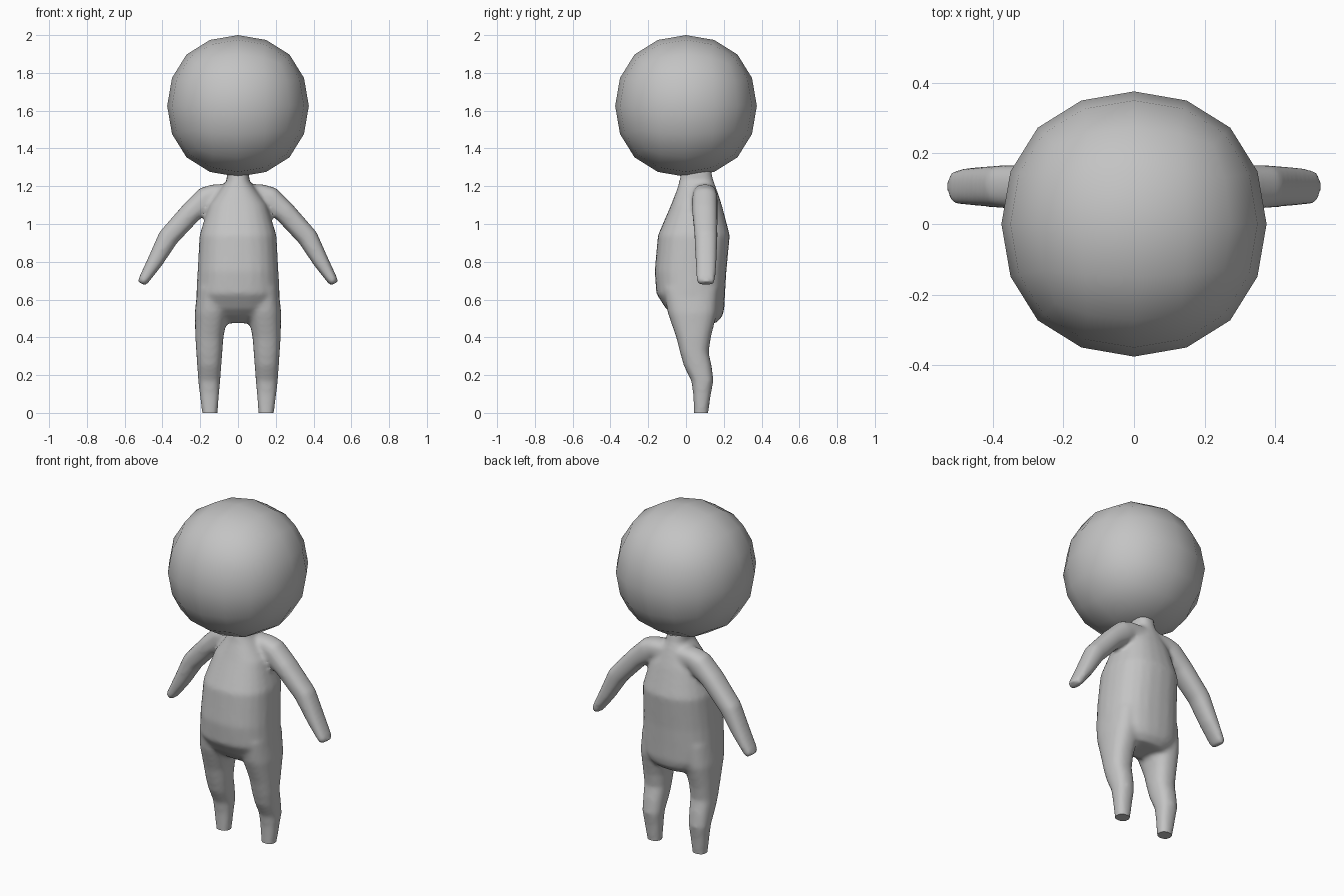
import bpy, bmesh, math
from mathutils import Vector

if "Cube" in bpy.data.objects:
    bpy.data.objects.remove(bpy.data.objects["Cube"])

grey = bpy.data.materials.new("plain grey")
grey.diffuse_color = (0.55, 0.55, 0.55, 1)
grey.use_nodes = True
grey.node_tree.nodes["Principled BSDF"].inputs["Base Color"].default_value = grey.diffuse_color


def loft(bm, rings, n=24, power=2.4):
    """Closed tube through rounded sections given as (centre, half axis u, half axis v)."""
    loops = []
    for c, u, v in rings:
        loop = []
        for i in range(n):
            a = 2 * math.pi * i / n
            ca, sa = math.cos(a), math.sin(a)
            cu = math.copysign(abs(ca) ** (2 / power), ca)
            sv = math.copysign(abs(sa) ** (2 / power), sa)
            loop.append(bm.verts.new(Vector(c) + Vector(u) * cu + Vector(v) * sv))
        loops.append(loop)
    for a, b in zip(loops, loops[1:]):
        for i in range(n):
            j = (i + 1) % n
            bm.faces.new((a[i], a[j], b[j], b[i]))
    bm.faces.new(loops[0])
    bm.faces.new(loops[-1])


def level(z, x0, x1, y0, y1, side=1):
    """Horizontal section from its extents."""
    return ((side * (x0 + x1) / 2, (y0 + y1) / 2, z),
            ((x1 - x0) / 2, 0, 0), (0, (y1 - y0) / 2, 0))


# torso and neck: z, half width, front y, back y
TORSO = [(1.30, .06, -.02, .13), (1.23, .06, -.035, .145), (1.19, .09, -.045, .16),
         (1.10, .155, -.08, .19), (.94, .204, -.149, .232), (.75, .214, -.166, .214),
         (.63, .221, -.157, .207), (.55, .205, -.105, .203), (.51, .17, -.06, .192),
         (.475, .12, .0, .16)]
# leg: z, inner x, outer x, front y, back y
LEG = [(.66, .06, .215, -.12, .17), (.53, .052, .229, -.097, .165),
       (.40, .077, .226, -.052, .132), (.32, .083, .221, -.032, .12),
       (.25, .088, .216, -.012, .136), (.17, .094, .211, .028, .146),
       (.10, .10, .203, .038, .132), (0, .108, .19, .042, .118), (-.04, .11, .187, .044, .115)]
# arm: x, z, section angle, half thickness, centre y, half depth
ARM = [(0, 1.155, 90, .06, .10, .06), (.13, 1.15, 85, .06, .10, .064),
       (.17, 1.13, 62, .068, .10, .067), (.247, 1.063, 42, .058, .10, .067),
       (.37, .9275, 33, .055, .106, .061), (.44, .80, 30, .042, .106, .056),
       (.50, .702, 30, .028, .105, .05), (.511, .684, 30, .022, .105, .042)]

bm = bmesh.new()
loft(bm, [level(z, -w, w, f, b) for z, w, f, b in TORSO])
for s in (-1, 1):
    loft(bm, [level(*row, side=s) for row in LEG])
    loft(bm, [((s * x, y, z),
               (s * t * math.cos(math.radians(a)), 0, t * math.sin(math.radians(a))),
               (0, d, 0)) for x, z, a, t, y, d in ARM])
bmesh.ops.recalc_face_normals(bm, faces=bm.faces)
mesh = bpy.data.meshes.new("body")
bm.to_mesh(mesh)
bm.free()
body = bpy.data.objects.new("body", mesh)
bpy.context.collection.objects.link(body)

# fuse the limbs and torso into one soft skin
fuse = body.modifiers.new("Fuse", 'REMESH')
fuse.mode = 'VOXEL'
fuse.voxel_size = 0.012
soft = body.modifiers.new("Soften", 'SMOOTH')
soft.factor = 0.5
soft.iterations = 8
bpy.context.view_layer.update()
bm = bmesh.new()
bm.from_object(body, bpy.context.evaluated_depsgraph_get())
body.modifiers.clear()

# flat soles at ground level
bmesh.ops.bisect_plane(bm, geom=bm.verts[:] + bm.edges[:] + bm.faces[:],
                       plane_co=(0, 0, 0), plane_no=(0, 0, 1), clear_inner=True)
bmesh.ops.holes_fill(bm, edges=[e for e in bm.edges if e.is_boundary], sides=0)
bmesh.ops.recalc_face_normals(bm, faces=bm.faces)
bm.to_mesh(mesh)
bm.free()
mesh.shade_smooth()
mesh.set_sharp_from_angle(angle=math.radians(50))
mesh.materials.clear()
mesh.materials.append(grey)

# head: cube rounded by subdivision
bpy.ops.mesh.primitive_cube_add(size=2 * 0.375 / 0.8395, location=(0, 0, 1.625))
head = bpy.context.object
head.name = "head"
sub = head.modifiers.new("Round", 'SUBSURF')
sub.levels = sub.render_levels = 2
head.data.shade_smooth()
head.data.materials.append(grey)
